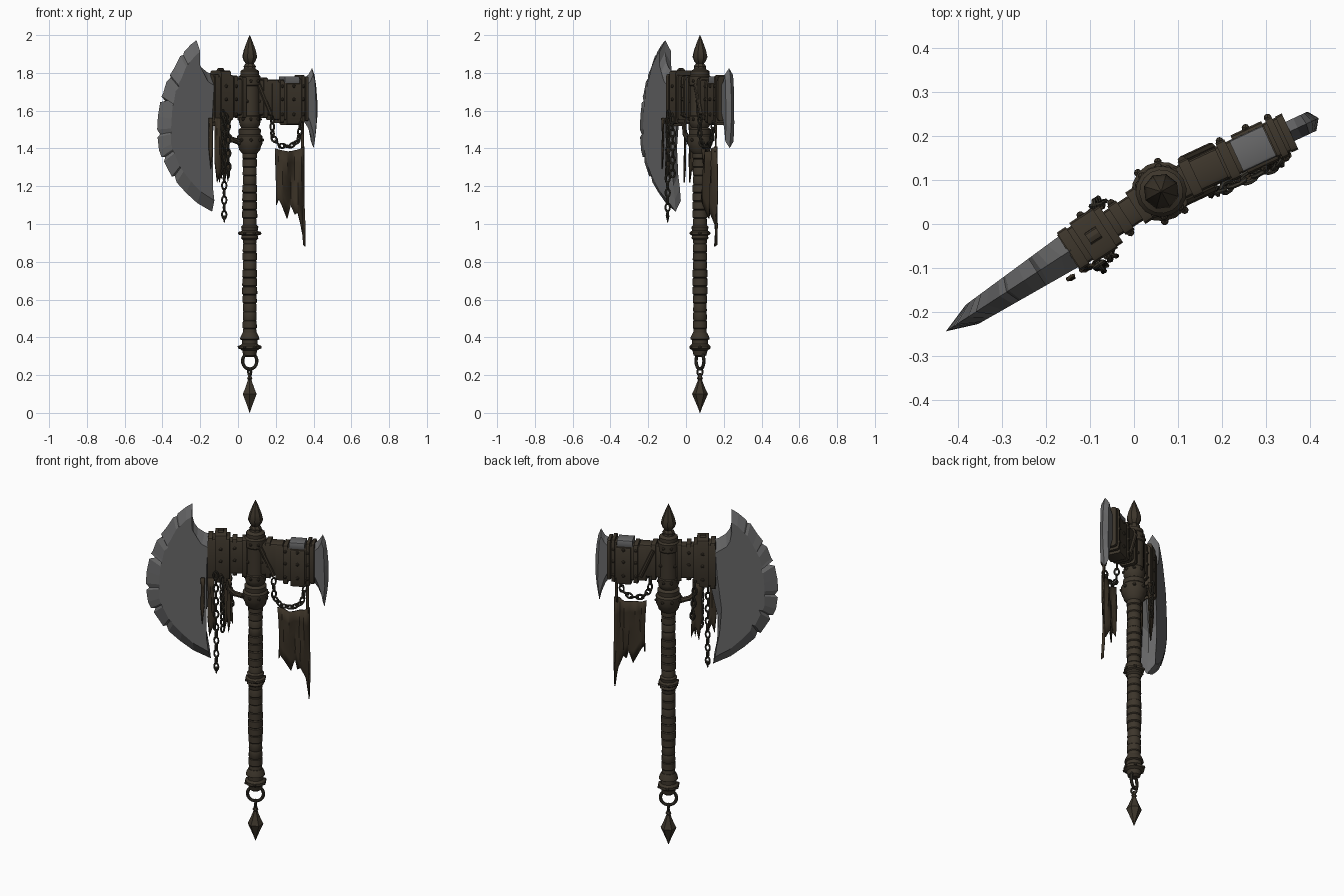
import bpy, bmesh, math, random
from mathutils import Matrix, Vector

if "Cube" in bpy.data.objects:
    bpy.data.objects.remove(bpy.data.objects["Cube"])
random.seed(4)

def material(name, r, g, b):
    m = bpy.data.materials.new(name)
    m.diffuse_color = (r, g, b, 1)
    m.use_nodes = True
    m.node_tree.nodes["Principled BSDF"].inputs["Base Color"].default_value = m.diffuse_color
    return m
BROWN = material("dark brown iron", .046, .036, .024)
STEEL = material("worn steel", .135, .135, .137)
CLOTH = material("brown cloth", .042, .031, .019)
CHAIN = material("dark chain iron", .038, .034, .025)

# Local frames: handle axis, with the two head arms bent slightly around it
C = Vector((.062, .074, 0))
ANG = {'L': math.radians(33), 'R': math.radians(25), 'H': math.radians(29)}
FRAME = {k: Matrix.Translation(C) @ Matrix.Rotation(a, 4, 'Z') for k, a in ANG.items()}

def loc(side, x, v, z):
    """front-view x, offset from the arm plane, height -> local point"""
    a = ANG[side]
    return Vector(((x - C.x + v * math.sin(a)) / math.cos(a), v, z))

def finish(name, bm, mat, side, smooth=True):
    bmesh.ops.recalc_face_normals(bm, faces=bm.faces)
    me = bpy.data.meshes.new(name)
    bm.to_mesh(me); bm.free()
    me.materials.append(mat)
    ob = bpy.data.objects.new(name, me)
    bpy.context.collection.objects.link(ob)
    ob.matrix_world = FRAME[side]
    if smooth:
        bpy.ops.object.select_all(action='DESELECT')
        ob.select_set(True)
        bpy.context.view_layer.objects.active = ob
        bpy.ops.object.shade_smooth_by_angle(angle=math.radians(32))
    return ob

def lathe(name, prof, mat, n=16):
    bm = bmesh.new()
    rings = [[bm.verts.new((r * math.cos(2 * math.pi * i / n), r * math.sin(2 * math.pi * i / n), z))
              for i in range(n)] for r, z in prof]
    for a, b in zip(rings, rings[1:]):
        for i in range(n):
            bm.faces.new((a[i], a[(i + 1) % n], b[(i + 1) % n], b[i]))
    bm.faces.new(rings[0]); bm.faces.new(rings[-1])
    return finish(name, bm, mat, 'H')

def block(name, side, x0, x1, z0, z1, w, mat=BROWN, bev=.014):
    bm = bmesh.new()
    a, b = loc(side, x0, 0, z0), loc(side, x1, 0, z1)
    mid = (a + b) / 2
    bmesh.ops.create_cube(bm, size=1, matrix=Matrix.Translation(mid) @ Matrix.Diagonal((b.x - a.x, w, z1 - z0, 1)))
    # round off the corners along the arm direction
    e = [e for e in bm.edges if abs(e.verts[0].co.x - e.verts[1].co.x) > 1e-4]
    bmesh.ops.bevel(bm, geom=e, offset=bev, segments=2, affect='EDGES', profile=.5)
    return finish(name, bm, mat, side)

def blade(name, side, outline, centre, inset, half):
    """thick plate whose rim is ground down to a sharp edge"""
    bm = bmesh.new()
    c = Vector(centre)
    rim, front, back = [], [], []
    for p in outline:
        p = Vector(p)
        d = c - p
        q = p + d * min(inset / d.length, .4)
        rim.append(bm.verts.new(loc(side, p.x, 0, p.y)))
        for lst, s in ((front, -1), (back, 1)):
            v = loc(side, q.x, 0, q.y)
            v.y = s * half(q.x)
            lst.append(bm.verts.new(v))
    n = len(rim)
    for lst in (front, back):
        for i in range(n):
            j = (i + 1) % n
            bm.faces.new((rim[i], rim[j], lst[j], lst[i]))
        bmesh.ops.triangulate(bm, faces=[bm.faces.new(lst)])
    return finish(name, bm, STEEL, side, False)

def rag(name, side, cols, v, wave, mat=CLOTH, rows=5):
    """torn strip; cols = (x, top z, bottom z)"""
    bm = bmesh.new()
    grid = []
    for i, (x, t, b) in enumerate(cols):
        grid.append([bm.verts.new(loc(side, x, v + wave * math.sin(i * 1.5 + k * .5), t + (b - t) * k / rows))
                     for k in range(rows + 1)])
    for a, b in zip(grid, grid[1:]):
        for k in range(rows):
            bm.faces.new((a[k], b[k], b[k + 1], a[k + 1]))
    ob = finish(name, bm, mat, side)
    ob.modifiers.new("thickness", 'SOLIDIFY').thickness = .007

def ring(bm, m, w, l, r, n=12, k=6):
    g = []
    for i in range(n):
        a = 2 * math.pi * i / n
        row = []
        for j in range(k):
            t = 2 * math.pi * j / k
            row.append(bm.verts.new(m @ Vector(((w + r * math.cos(t)) * math.cos(a), r * math.sin(t),
                                               (l + r * math.cos(t)) * math.sin(a)))))
        g.append(row)
    for i in range(n):
        for j in range(k):
            bm.faces.new((g[i][j], g[(i + 1) % n][j], g[(i + 1) % n][(j + 1) % k], g[i][(j + 1) % k]))

def chain(name, side, pts, step=.036):
    bm = bmesh.new()
    P = [loc(side, *p) for p in pts]
    count = 0
    for a, b in zip(P, P[1:]):
        d = b - a
        n = max(1, round(d.length / step))
        q = d.to_track_quat('Z', 'Y').to_matrix().to_4x4()
        for i in range(n):
            turn = Matrix.Rotation(math.radians(20 + 90 * (count % 2)), 4, 'Z')
            ring(bm, Matrix.Translation(a + d * (i + .5) / n) @ q @ turn, .012, .021, .0055)
            count += 1
    finish(name, bm, CHAIN, side)

# Handle: wrapped shaft with collars
prof, z = [(.036, .34)], .36
while z < 1.42:
    r = .036 + random.uniform(0, .005)
    prof += [(r, z), (r - .001, z + .036), (.034, z + .04)]
    z += .045
lathe("shaft", prof + [(.036, 1.45)], BROWN)
lathe("pommel_collar", [(.02, .295), (.034, .305), (.04, .33), (.055, .34), (.055, .355), (.042, .365),
                        (.042, .385), (.052, .39), (.048, .405), (.038, .425)], BROWN)
lathe("middle_collar", [(.036, .915), (.046, .925), (.042, .938), (.053, .945), (.053, .958),
                        (.042, .965), (.046, .985), (.036, .995)], BROWN)
lathe("upper_collar", [(.036, 1.37), (.055, 1.39), (.06, 1.41), (.068, 1.425), (.068, 1.465), (.058, 1.475),
                       (.06, 1.5), (.045, 1.51), (.045, 1.54)], BROWN)
lathe("head_core", [(.045, 1.51), (.054, 1.525), (.057, 1.54), (.057, 1.57), (.053, 1.575), (.053, 1.73),
                    (.057, 1.735), (.058, 1.78), (.05, 1.79), (.05, 1.81), (.032, 1.82), (.03, 1.84)], BROWN)
lathe("top_spike", [(.028, 1.81), (.034, 1.835), (.022, 1.85), (.032, 1.862), (.041, 1.885), (.033, 1.92),
                    (.014, 1.97), (.001, 2.0)], BROWN, 8)
lathe("pendant_spike", [(.001, 0), (.012, .03), (.042, .1), (.03, .125), (.016, .16), (.011, .175),
                        (.016, .183), (.01, .195), (.006, .21)], BROWN, 6)
bm = bmesh.new()
ring(bm, Matrix.Translation((0, 0, .275)), .043, .043, .009, 24, 8)
ring(bm, Matrix.Translation((0, 0, .217)) @ Matrix.Rotation(math.pi / 2, 4, 'Z'), .016, .02, .006)
finish("pommel_ring", bm, CHAIN, 'H')

# Left arm: neck, socket and bands
for name, x0, x1, z0, z1, w in (
        ("left_neck", -.07, .04, 1.575, 1.77, .066), ("left_neck_band", -.04, -.02, 1.565, 1.785, .078),
        ("left_neck_inner_band", .003, .022, 1.56, 1.78, .085),
        ("left_socket", -.15, -.06, 1.535, 1.785, .092), ("left_socket_outer_rib", -.148, -.128, 1.52, 1.795, .102),
        ("left_socket_strap", -.118, -.066, 1.53, 1.812, .108),
        ("left_socket_inner_rib", -.066, -.052, 1.55, 1.79, .1),
        # Right arm: neck, block, collar
        ("right_neck", .09, .2, 1.575, 1.765, .076), ("right_neck_band", .118, .14, 1.56, 1.775, .09),
        ("right_block", .165, .33, 1.55, 1.755, .08), ("right_block_band", .205, .225, 1.535, 1.765, .095),
        ("right_block_wrap", .24, .31, 1.525, 1.745, .098),
        ("right_collar", .31, .352, 1.55, 1.77, .085), ("right_collar_rib", .318, .333, 1.535, 1.788, .1),
        ("right_collar_outer_rib", .34, .355, 1.545, 1.782, .09)):
    block(name, 'L' if name[0] == 'l' else 'R', x0, x1, z0, z1, w)
block("right_top_plate", 'R', .233, .308, 1.74, 1.782, .078, STEEL, .008)

# Blades, with chips along the cutting edge
blade("large_blade", 'L', [
    (-.22, 1.973), (-.25, 1.95), (-.285, 1.912), (-.29, 1.895), (-.305, 1.89), (-.335, 1.83), (-.36, 1.79),
    (-.355, 1.775), (-.378, 1.755), (-.397, 1.69), (-.405, 1.675), (-.365, 1.668), (-.372, 1.655), (-.412, 1.645),
    (-.424, 1.57), (-.428, 1.5), (-.412, 1.475), (-.426, 1.46), (-.418, 1.39), (-.405, 1.355), (-.385, 1.355),
    (-.392, 1.33), (-.35, 1.25), (-.335, 1.255), (-.325, 1.22), (-.275, 1.165), (-.215, 1.11), (-.137, 1.065),
    (-.143, 1.13), (-.155, 1.2), (-.16, 1.33), (-.13, 1.5), (-.12, 1.65), (-.13, 1.79), (-.165, 1.805),
    (-.195, 1.83), (-.212, 1.86), (-.222, 1.91)],
    (-.22, 1.52), .06, lambda x: .026 + .07 * max(0, x + .37))
blade("small_blade", 'R', [
    (.392, 1.825), (.405, 1.79), (.414, 1.73), (.42, 1.65), (.42, 1.57), (.414, 1.5), (.4, 1.402), (.388, 1.46),
    (.37, 1.51), (.345, 1.55), (.335, 1.66), (.345, 1.77), (.372, 1.79)],
    (.375, 1.645), .035, lambda x: .024)

# Rivets on core, collars and sockets
bm = bmesh.new()
def rivet(p, s=.01):
    bmesh.ops.create_icosphere(bm, subdivisions=1, radius=s, matrix=Matrix.Translation(p))
for r, zs, n in ((.056, (1.555, 1.757), 8), (.053, (1.65,), 4), (.068, (1.445,), 8), (.053, (.951,), 6), (.055, (.348,), 6)):
    for z in zs:
        for i in range(n):
            a = 2 * math.pi * (i + .5) / n
            rivet((r * math.cos(a), r * math.sin(a), z))
finish("core_rivets", bm, BROWN, 'H')
for side, spots in (('L', ((-.092, .055), (-.03, .04))), ('R', ((.215, .048), (.275, .05), (.325, .05)))):
    bm = bmesh.new()
    for x, v in spots:
        for z in (1.58, 1.66, 1.73):
            for s in (-1, 1):
                p = loc(side, x, 0, z); p.y = s * v
                rivet(p)
    finish("left_rivets" if side == 'L' else "right_rivets", bm, BROWN, side)
block("left_top_stud", 'L', -.105, -.08, 1.8, 1.825, .03)

# Diagonal straps and the lower brace
def bar(name, side, a, b, r):
    bm = bmesh.new()
    a, b = loc(side, *a), loc(side, *b)
    m = Matrix.Translation((a + b) / 2) @ (b - a).to_track_quat('Z', 'Y').to_matrix().to_4x4()
    bmesh.ops.create_cone(bm, cap_ends=True, segments=8, radius1=r, radius2=r, depth=(b - a).length, matrix=m)
    finish(name, bm, BROWN, side)
for v in (-.042, .042):
    bar("diagonal_strap", 'R', (.11, v, 1.74), (.175, v, 1.58), .012)
bar("brace_lower", 'L', (.03, 0, 1.425), (-.03, 0, 1.447), .015)
bar("brace_upper", 'L', (-.028, 0, 1.442), (-.062, 0, 1.48), .014)
bar("brace_post", 'L', (-.06, 0, 1.475), (-.075, 0, 1.56), .012)

# Hanging cloth and leather scraps
rag("torn_banner", 'R', [(.2, 1.4, 1.1), (.215, 1.395, 1.13), (.235, 1.39, 1.1), (.262, 1.385, 1.03), (.28, 1.385, 1.1),
    (.3, 1.39, 1.05), (.318, 1.395, 1.06), (.335, 1.4, 1.0), (.345, 1.405, .89), (.353, 1.41, .88)], -.052, .012)
rag("banner_tie", 'R', [(.335, 1.56, 1.38), (.35, 1.56, 1.38)], -.048, .004)
rag("front_scrap", 'L', [(-.125, 1.56, 1.33), (-.112, 1.56, 1.22), (-.1, 1.56, 1.27), (-.09, 1.56, 1.24)], -.05, .006)
rag("edge_scrap", 'L', [(-.155, 1.56, 1.39), (-.145, 1.56, 1.29), (-.135, 1.56, 1.4)], -.05, .004)
rag("back_scrap", 'L', [(-.12, 1.56, 1.35), (-.1, 1.56, 1.22), (-.085, 1.56, 1.3), (-.07, 1.56, 1.24)], .05, .006)
rag("inner_scrap", 'L', [(-.068, 1.56, 1.32), (-.055, 1.56, 1.22), (-.045, 1.56, 1.3)], 0, .005)

# Chains
chain("long_chain", 'L', [(-.08, -.062, 1.6), (-.073, -.07, 1.3), (-.073, -.07, 1.03)])
chain("short_chain", 'L', [(-.055, -.058, 1.57), (-.05, -.06, 1.25)])
chain("back_chain", 'L', [(-.09, .055, 1.57), (-.075, .055, 1.35)])
chain("banner_chain", 'R', [(.18, -.05, 1.57), (.183, -.052, 1.46), (.22, -.055, 1.415), (.275, -.055, 1.41),
                            (.32, -.055, 1.44), (.335, -.05, 1.54)])
bm = bmesh.new()
bmesh.ops.create_cone(bm, cap_ends=True, segments=6, radius1=.001, radius2=.012, depth=.04,
                      matrix=Matrix.Translation(loc('L', -.073, -.07, 1.025)))
finish("chain_tip", bm, CHAIN, 'L')
